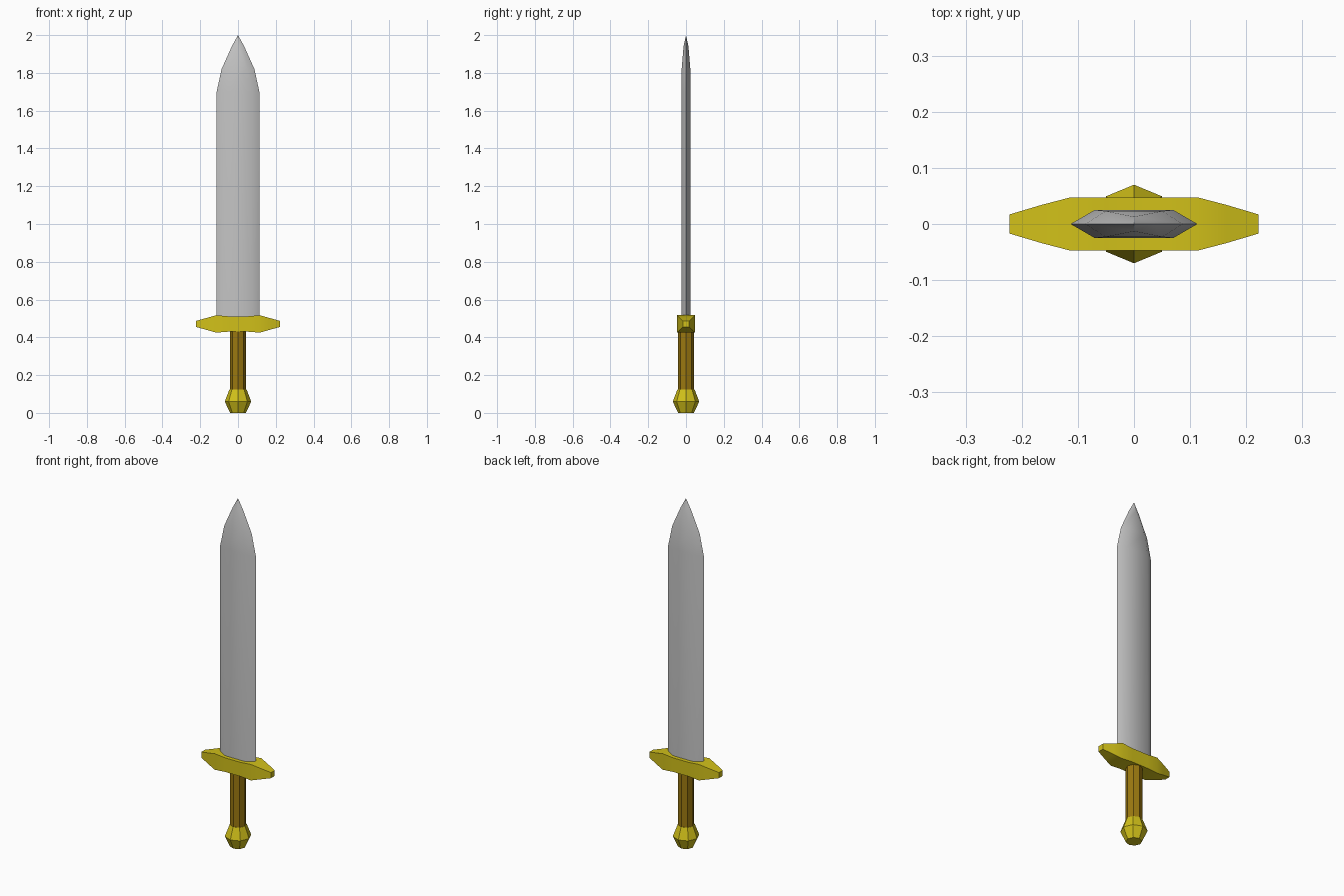
import bpy, bmesh, math

cube = bpy.data.objects.get("Cube")
if cube:
    bpy.data.objects.remove(cube, do_unlink=True)


def material(name, rgb):
    mat = bpy.data.materials.new(name)
    mat.use_nodes = True
    mat.diffuse_color = (*rgb, 1)
    mat.node_tree.nodes["Principled BSDF"].inputs["Base Color"].default_value = (*rgb, 1)
    return mat


def loft(name, rings, mat, smooth_angle):
    """Skin a stack of equal-sized closed rings and cap both ends."""
    bm = bmesh.new()
    loops = [[bm.verts.new(p) for p in ring] for ring in rings]
    n = len(loops[0])
    for a, b in zip(loops, loops[1:]):
        for i in range(n):
            j = (i + 1) % n
            bm.faces.new((a[i], a[j], b[j], b[i]))
    bm.faces.new(loops[0][::-1])
    bm.faces.new(loops[-1])
    bmesh.ops.remove_doubles(bm, verts=bm.verts, dist=0.0005)
    bmesh.ops.recalc_face_normals(bm, faces=bm.faces)
    mesh = bpy.data.meshes.new(name)
    bm.to_mesh(mesh)
    bm.free()
    mesh.materials.append(mat)
    obj = bpy.data.objects.new(name, mesh)
    bpy.context.collection.objects.link(obj)
    if smooth_angle:
        bpy.ops.object.select_all(action="DESELECT")
        obj.select_set(True)
        bpy.context.view_layer.objects.active = obj
        bpy.ops.object.shade_smooth_by_angle(angle=math.radians(smooth_angle))
    return obj


def octagon(radius, z):
    return [(radius * math.cos(i * math.pi / 4), radius * math.sin(i * math.pi / 4), z)
            for i in range(8)]


def blade_ring(z, edge, flat, depth):
    return [(edge, 0, z), (flat, depth, z), (-flat, depth, z),
            (-edge, 0, z), (-flat, -depth, z), (flat, -depth, z)]


def guard_ring(x, depth, low, high):
    return [(x, -depth, low), (x, depth, low), (x, depth, high), (x, -depth, high)]


steel = material("steel grey", (0.55, 0.55, 0.55))
gold = material("yellow gold", (0.64, 0.53, 0.01))
brown = material("golden brown", (0.33, 0.19, 0.005))

# Blade: flattened hexagon narrowing to a point
loft("blade", [blade_ring(0.48, 0.113, 0.07, 0.025),
               blade_ring(1.70, 0.113, 0.07, 0.025),
               blade_ring(1.82, 0.087, 0.05, 0.023),
               blade_ring(1.94, 0.033, 0.0, 0.013),
               blade_ring(2.0, 0.0, 0.0, 0.0)], steel, 35)

# Guard: half sections mirrored to both sides
half = [(0.222, 0.017, 0.455, 0.487), (0.165, 0.034, 0.439, 0.503),
        (0.115, 0.047, 0.425, 0.517), (0.05, 0.047, 0.43, 0.511)]
sections = [guard_ring(-x, *rest) for x, *rest in half]
sections += [guard_ring(*s) for s in reversed(half)]
loft("guard", sections, gold, 30)

# Grip and faceted pommel
loft("grip", [octagon(0.043, 0.11), octagon(0.043, 0.44)], brown, 0)
loft("pommel", [octagon(0.042, 0.0), octagon(0.07, 0.06), octagon(0.045, 0.125)], gold, 0)
